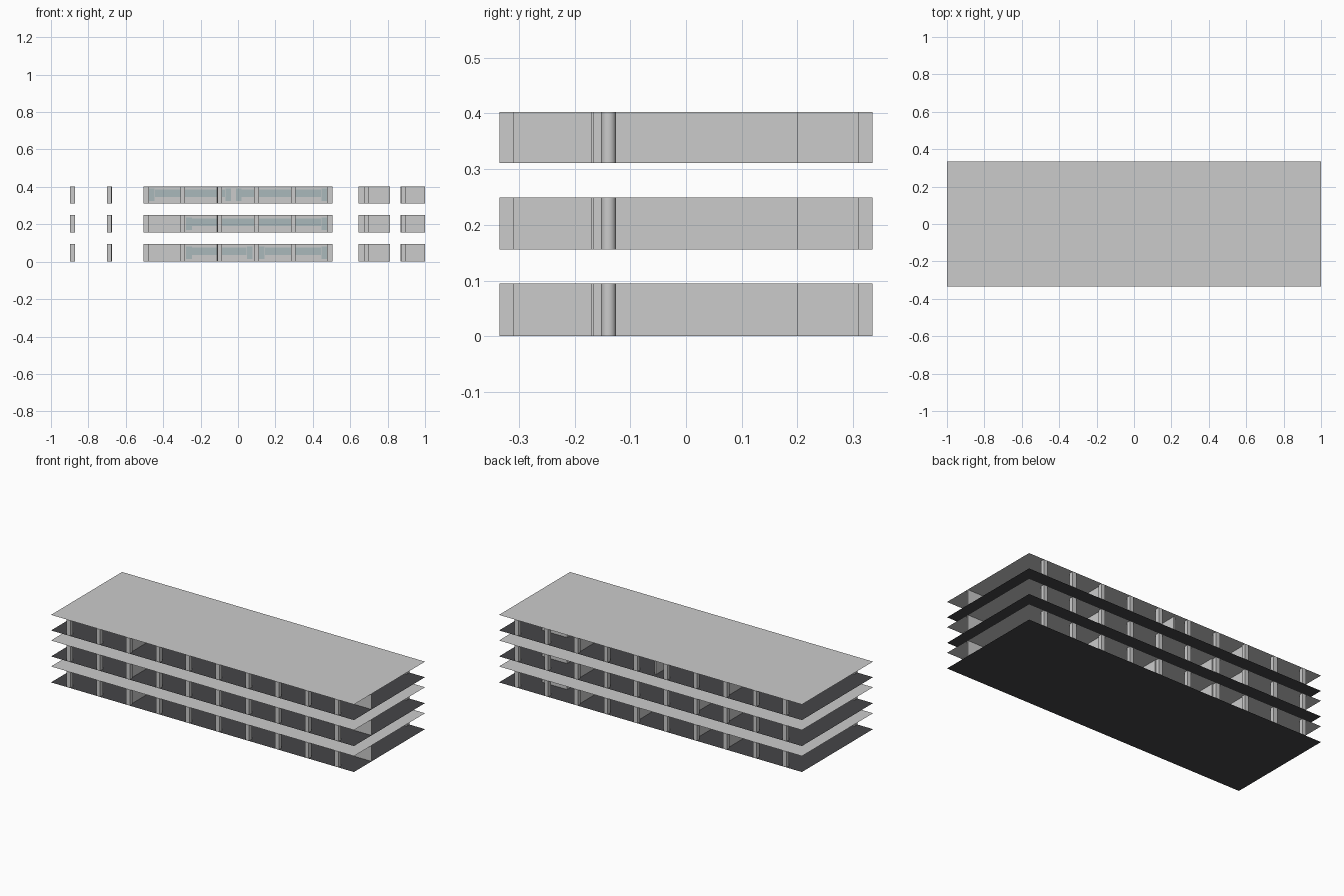
import bpy

if "Cube" in bpy.data.objects:
    bpy.data.objects.remove(bpy.data.objects["Cube"])

HALF_D = 0.335
LEVELS = [(0.0, 0.095), (0.155, 0.25), (0.31, 0.403)]   # floor and ceiling of each storey


def material(name, color):
    m = bpy.data.materials.new(name)
    m.diffuse_color = color
    m.use_nodes = True
    m.node_tree.nodes["Principled BSDF"].inputs["Base Color"].default_value = m.diffuse_color
    return m


DARK = material("dark_floor", (0.06, 0.06, 0.065, 1))
GLASS = material("window_glass", (0.40, 0.48, 0.50, 1))


def box(name, x0, x1, y0, y1, z0, z1, mat=None):
    bpy.ops.mesh.primitive_cube_add(size=1, location=((x0 + x1) / 2, (y0 + y1) / 2, (z0 + z1) / 2))
    o = bpy.context.object
    o.name = name
    o.scale = (x1 - x0, y1 - y0, z1 - z0)
    if mat:
        o.data.materials.append(mat)
    return o


def sheet(name, z, mat=None):
    bpy.ops.mesh.primitive_plane_add(size=1, location=(0, 0, z))
    o = bpy.context.object
    o.name = name
    o.scale = (2, 2 * HALF_D, 1)
    if mat:
        o.data.materials.append(mat)


def round_column(x, z0, z1):
    bpy.ops.mesh.primitive_cylinder_add(vertices=24, radius=0.0135, depth=z1 - z0,
                                        location=(x, -0.139, (z0 + z1) / 2))
    bpy.context.object.name = "round_column"
    bpy.ops.object.shade_smooth_by_angle()


# room dividers and glazed rooms on each storey
ROOMS = [
    [(-0.285, 0.085), (0.105, 0.485)],
    [(-0.285, 0.485)],
    [(-0.485, -0.03), (-0.02, 0.485)],
]
WALL_T = 0.01

for (z0, z1), rooms in zip(LEVELS, ROOMS):
    sheet("floor_sheet", z0, DARK)
    sheet("ceiling_sheet", z1)
    a, b = z0 + 0.0006, z1 - 0.0006

    # facade columns, front and back
    for i in range(10):
        x = -0.885 + i * 0.1967
        for s in (-1, 1):
            y = s * (HALF_D - 0.0128)
            box("facade_column", x - 0.0125, x + 0.0125, y - 0.0125, y + 0.0125, a, b)

    # inner round columns
    for x in (-0.688, -0.492, -0.098, 0.098, 0.492, 0.885):
        round_column(x, a, b)

    # corridor wall and cross walls
    box("corridor_wall", -0.495, 0.495, -0.125, -0.117, a, b)
    box("end_wall_left", -0.495, -0.485, -0.31, 0.31, a, b)
    for x in {r[0] for r in rooms if r[0] > -0.4} | {0.485}:
        box("cross_wall", x, x + WALL_T, -0.117, 0.31, a, b)

    # stair core and screen wall
    box("stair_core", 0.645, 0.812, -0.17, 0.20, a, b)
    box("screen_wall", 0.868, 1.0, -0.17, -0.165, a, b)

    # window bands with glazed doors at both ends of each room
    for x0, x1 in rooms:
        box("window_band", x0 + 0.04, x1 - 0.04, -0.127, -0.115, z0 + 0.035, z0 + 0.075, GLASS)
        for d in (x0 + 0.008, x1 - 0.038):
            box("glazed_door", d, d + 0.03, -0.127, -0.115, z0 + 0.015, z0 + 0.08, GLASS)
